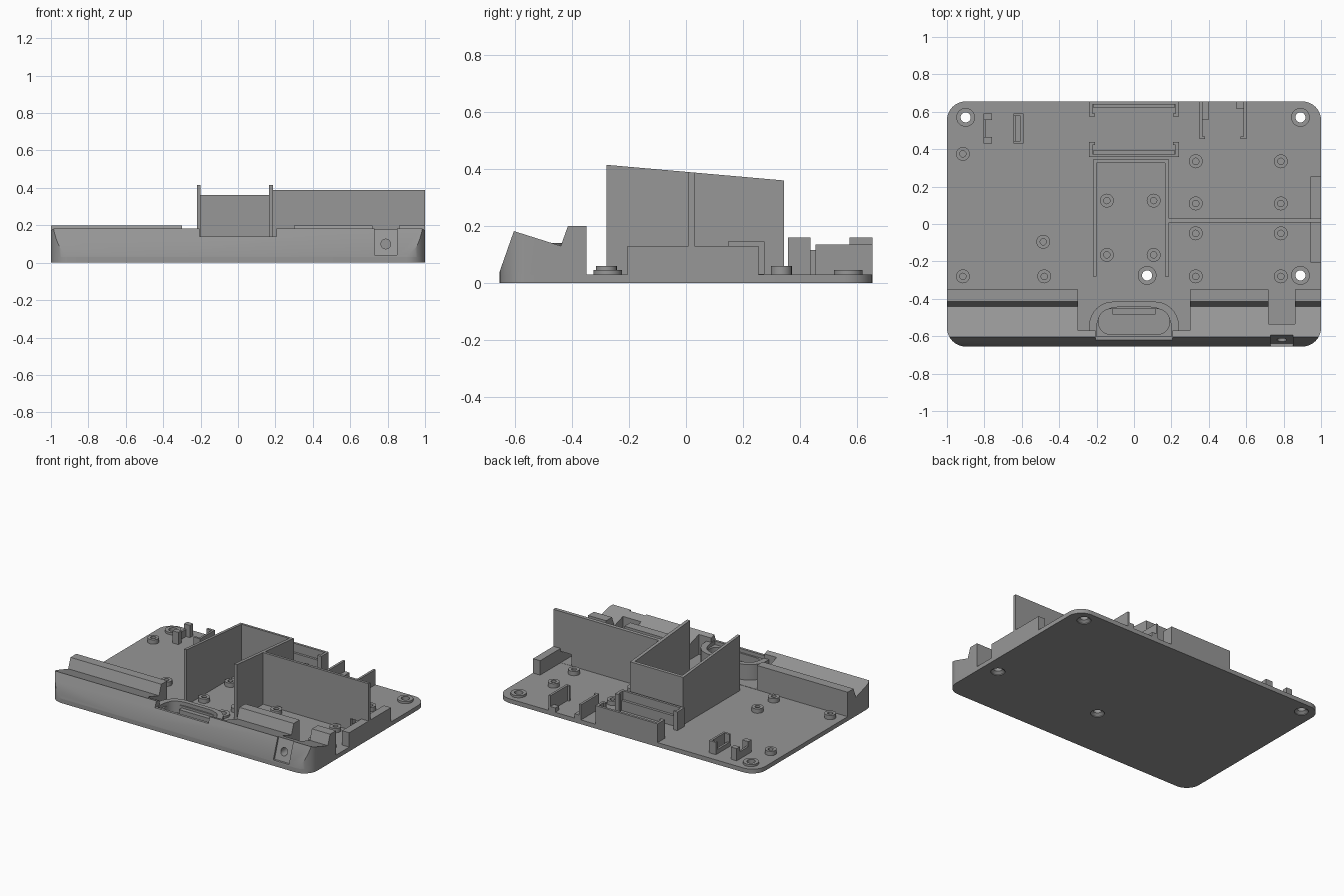
import bpy, bmesh, math
from mathutils import Vector

if "Cube" in bpy.data.objects:
    bpy.data.objects.remove(bpy.data.objects["Cube"])

mat = bpy.data.materials.new("mid grey plastic")
mat.diffuse_color = (0.31, 0.31, 0.31, 1)
mat.use_nodes = True
mat.node_tree.nodes["Principled BSDF"].inputs["Base Color"].default_value = mat.diffuse_color


def finish(name, bm):
    bmesh.ops.remove_doubles(bm, verts=bm.verts, dist=1e-5)
    bmesh.ops.recalc_face_normals(bm, faces=bm.faces)
    me = bpy.data.meshes.new(name)
    bm.to_mesh(me)
    bm.free()
    me.materials.append(mat)
    ob = bpy.data.objects.new(name, me)
    bpy.context.collection.objects.link(ob)
    return ob


def add_prism(bm, pts, axis, lo, hi):
    """Extrude a 2D outline along an axis: x uses (y,z), y uses (x,z), z uses (x,y)."""
    def put(a, b, c):
        return {"x": (c, a, b), "y": (a, c, b), "z": (a, b, c)}[axis]
    low = [bm.verts.new(put(a, b, lo)) for a, b in pts]
    top = [bm.verts.new(put(a, b, hi)) for a, b in pts]
    n = len(pts)
    bm.faces.new(low[::-1])
    bm.faces.new(top)
    for i in range(n):
        j = (i + 1) % n
        bm.faces.new((low[i], low[j], top[j], top[i]))


def prism(name, pts, axis, lo, hi):
    bm = bmesh.new()
    add_prism(bm, pts, axis, lo, hi)
    return finish(name, bm)


def boxes(name, *specs):
    """Each spec is x0, x1, y0, y1, z0, z1."""
    bm = bmesh.new()
    for x0, x1, y0, y1, z0, z1 in specs:
        add_prism(bm, [(x0, y0), (x1, y0), (x1, y1), (x0, y1)], "z", z0, z1)
    return finish(name, bm)


def rounded(x0, x1, y0, y1, r_front, r_back, n=10):
    pts = []
    for cx, cy, r, a0 in ((x0, y0, r_front, 180), (x1, y0, r_front, 270),
                          (x1, y1, r_back, 0), (x0, y1, r_back, 90)):
        ox = cx + r if cx == x0 else cx - r
        oy = cy + r if cy == y0 else cy - r
        for i in range(n + 1 if r else 1):
            a = math.radians(a0 + 90 * i / n)
            pts.append((ox + r * math.cos(a), oy + r * math.sin(a)))
    return pts


def lathe(name, centres, profile, closed, n=28):
    """Turn an (r,z) outline around each centre; closed outlines make tubes."""
    bm = bmesh.new()
    for cx, cy in centres:
        rings = [[bm.verts.new((cx + r * math.cos(t * math.tau / n),
                                cy + r * math.sin(t * math.tau / n), z))
                  for t in range(n)] for r, z in profile]
        pairs = list(zip(rings, rings[1:])) + ([(rings[-1], rings[0])] if closed else [])
        for a, b in pairs:
            for i in range(n):
                j = (i + 1) % n
                bm.faces.new((a[i], a[j], b[j], b[i]))
        if not closed:
            bm.faces.new(rings[0])
            bm.faces.new(rings[-1])
    return finish(name, bm)


def boolean(ob, cutter, op="DIFFERENCE"):
    m = ob.modifiers.new("cut", "BOOLEAN")
    m.operation, m.solver, m.object = op, "EXACT", cutter
    bpy.context.view_layer.objects.active = ob
    bpy.ops.object.modifier_apply(modifier=m.name)


def discard(*obs):
    for ob in obs:
        bpy.data.objects.remove(ob)


# base plate with four countersunk screw holes
outline = rounded(-1, 1, -0.655, 0.655, 0.1, 0.1)
big = [(-0.9, 0.57), (0.89, 0.57), (0.07, -0.275), (0.89, -0.275)]
plate = prism("base_plate", outline, "z", 0, 0.03)
holes = lathe("hole_cutter", big, [(0.045, -0.01), (0.045, 0.005), (0.027, 0.02), (0.027, 0.1)], False)
boolean(plate, holes)
discard(holes)
lathe("screw_bosses", big, [(0.027, 0.028), (0.05, 0.028), (0.05, 0.045), (0.027, 0.045)], True)

# small board standoffs
small = [(-0.915, 0.375), (-0.485, -0.095), (-0.915, -0.28), (-0.48, -0.28)]
small += [(x, y) for x in (-0.145, 0.105) for y in (0.125, -0.165)]
small += [(x, y) for x in (0.33, 0.785) for y in (0.335, 0.11, -0.05, -0.28)]
lathe("board_standoffs", small, [(0.017, 0.028), (0.037, 0.028), (0.037, 0.06), (0.017, 0.06)], True, 20)

# front housing: sloped face, groove and rear ridge, rounded at the plate corners
front = prism("front_housing", [(-0.655, 0.0), (-0.655, 0.04), (-0.605, 0.182), (-0.44, 0.13),
                                (-0.415, 0.2), (-0.35, 0.2), (-0.35, 0.0)], "x", -1, 1)
column = prism("corner_column", outline, "z", -0.1, 0.4)
boolean(front, column, "INTERSECT")
cuts = [boxes("pocket_cutter", (-0.3, 0.3, -0.57, -0.3, 0.032, 0.5),
              (0.72, 0.86, -0.535, -0.3, 0.032, 0.5)),
        boxes("notch_cutter", (-0.205, 0.205, -0.7, -0.4, 0.14, 0.5)),
        # shallow sloped recess for the jack and its hole
        prism("jack_cutter", [(-0.7, 0.04), (-0.64, 0.04), (-0.59, 0.19), (-0.7, 0.19)], "x", 0.73, 0.85),
        prism("jack_hole_cutter", [(0.79 + 0.026 * math.cos(i * math.tau / 20),
                                    0.1 + 0.026 * math.sin(i * math.tau / 20)) for i in range(20)],
              "y", -0.7, -0.5)]
for c in cuts:
    boolean(front, c)

# handle slot: rounded rim with a stepped recess
rim = prism("slot_rim", rounded(-0.24, 0.24, -0.6, -0.415, 0, 0.13), "z", 0.02, 0.14)
steps = [prism("recess_cutter", rounded(-0.2, 0.2, -0.602, -0.445, 0, 0.11), "z", 0.115, 0.3),
         prism("slot_cutter", rounded(-0.19, 0.19, -0.59, -0.455, 0.065, 0.065), "z", 0.06, 0.3)]
for c in steps:
    boolean(front, c)
    boolean(rim, c)
discard(column, *cuts, *steps)
boxes("slot_tab", (-0.115, 0.115, -0.485, -0.447, 0.05, 0.1))

# tall bay walls with a top sloping down to the back
def top(y):
    return 0.415 - (y + 0.28) * 0.088


def sloped(name, x0, x1, y0, y1):
    return prism(name, [(y0, 0.02), (y1, 0.02), (y1, top(y1)), (y0, top(y0))], "x", x0, x1)


sloped("bay_wall_left", -0.22, -0.2, -0.28, 0.345)
right_wall = sloped("bay_wall_right", 0.165, 0.188, -0.28, 0.345)
sloped("bay_wall_back", -0.21, 0.18, 0.325, 0.345)
divider = sloped("divider_wall", 0.18, 1.0, 0.008, 0.03)
windows = boxes("window_cutter", (0.1, 0.25, 0.15, 0.275, 0.031, 0.145),
                (0.86, 0.944, -0.05, 0.1, 0.031, 0.11))
boolean(right_wall, windows)
boolean(divider, windows)
discard(windows)

# block on the right edge
boxes("side_block", (0.945, 1.0, -0.205, 0.255, 0.02, 0.13))

# facing pair of channel brackets at the back, each with a low ledge
boxes("rear_bracket", (-0.24, 0.24, 0.638, 0.655, 0.02, 0.16), (-0.22, 0.22, 0.622, 0.64, 0.02, 0.1),
      *[(x, x + 0.018, 0.575, 0.64, 0.02, 0.16) for x in (-0.24, 0.222)],
      *[(x, x + 0.015, 0.575, 0.59, 0.02, 0.16) for x in (-0.224, 0.209)])
boxes("inner_bracket", (-0.24, 0.24, 0.358, 0.375, 0.02, 0.16), (-0.22, 0.22, 0.373, 0.393, 0.02, 0.1),
      *[(x, x + 0.018, 0.37, 0.438, 0.02, 0.16) for x in (-0.24, 0.222)],
      *[(x, x + 0.015, 0.423, 0.438, 0.02, 0.16) for x in (-0.224, 0.209)])

# rear rails
boxes("rail_left", (0.35, 0.366, 0.455, 0.655, 0.02, 0.135), (0.36, 0.38, 0.455, 0.468, 0.02, 0.135),
      (0.36, 0.4, 0.56, 0.655, 0.02, 0.06))
boxes("rail_right", (0.585, 0.601, 0.455, 0.655, 0.02, 0.135), (0.57, 0.59, 0.455, 0.468, 0.02, 0.135),
      (0.548, 0.59, 0.615, 0.655, 0.02, 0.06))

# clip brackets near the left rear corner
boxes("clip_left", (-0.805, -0.79, 0.43, 0.592, 0.02, 0.08),
      *[(-0.805, -0.76, y, y + 0.035, 0.02, 0.115) for y in (0.43, 0.557)])
boxes("clip_right", (-0.607, -0.592, 0.43, 0.592, 0.02, 0.115), (-0.645, -0.6, 0.43, 0.445, 0.02, 0.115),
      (-0.645, -0.6, 0.577, 0.592, 0.02, 0.115), (-0.645, -0.63, 0.44, 0.58, 0.02, 0.06))

# smooth the round surfaces, keep the edges sharp
for ob in bpy.data.objects:
    ob.select_set(True)
bpy.context.view_layer.objects.active = plate
bpy.ops.object.shade_smooth_by_angle(angle=math.radians(30))
